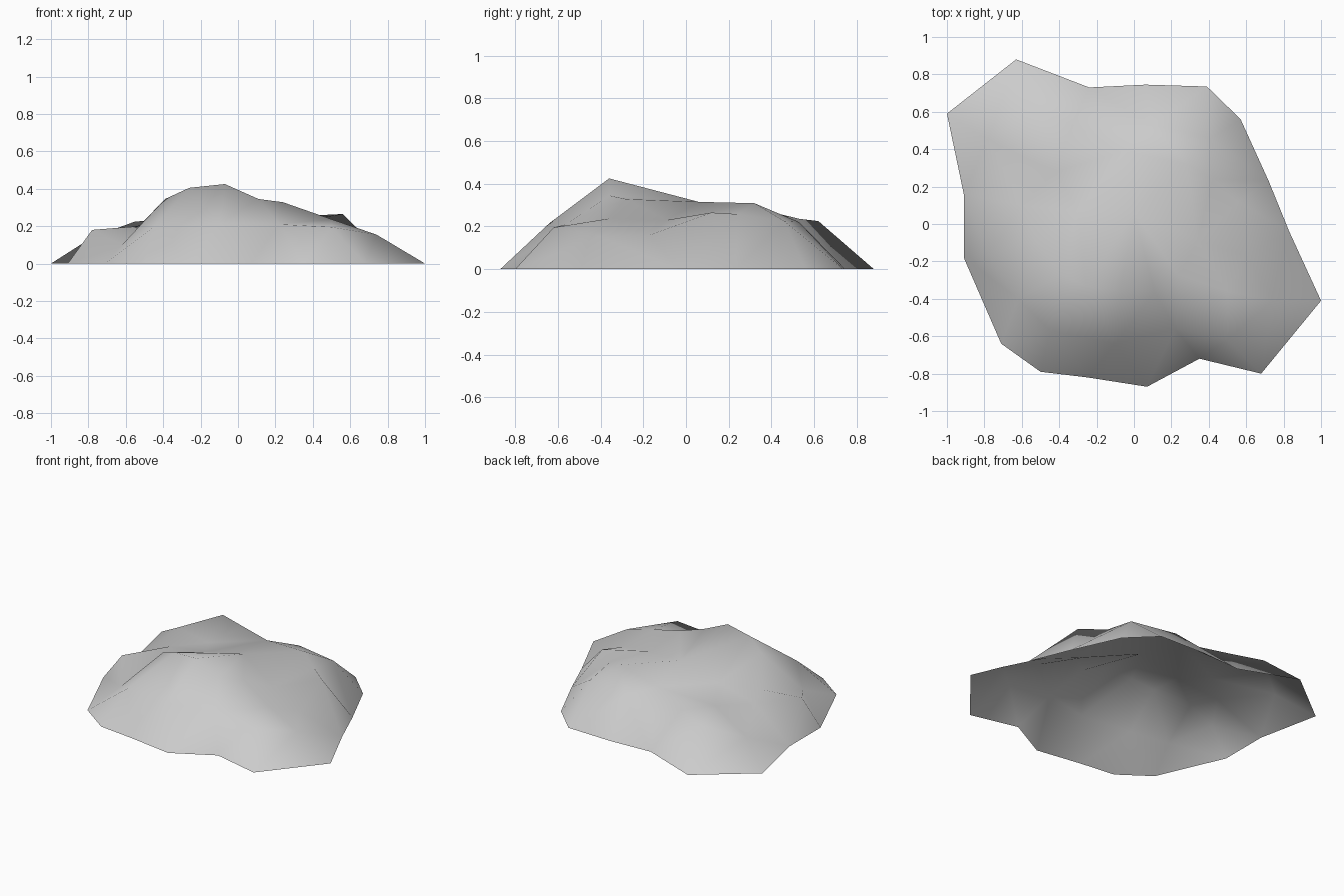
import bpy
import bmesh
from mathutils import Vector
from mathutils.geometry import delaunay_2d_cdt

starter = bpy.data.objects.get("Cube")
if starter:
    bpy.data.objects.remove(starter, do_unlink=True)


def make_material(name, colour):
    material = bpy.data.materials.new(name)
    material.use_nodes = True
    material.diffuse_color = colour
    shader = next(node for node in material.node_tree.nodes if node.type == "BSDF_PRINCIPLED")
    shader.inputs["Base Color"].default_value = colour
    return material


def build_mound(name, outline, relief, material):
    """Stretch a single open skin from a ground outline over its high points."""
    ground = [(x, y, 0) for x, y in outline]
    points = ground + relief
    count = len(ground)
    border = [(i, (i + 1) % count) for i in range(count)]
    plan = [Vector((x, y)) for x, y, height in points]
    places, edges, faces, sources, *rest = delaunay_2d_cdt(plan, border, [], 1, 1e-5)

    bm = bmesh.new()
    verts = []
    for place, source in zip(places, sources):
        height = points[source[0]][2] if source else 0
        verts.append(bm.verts.new((place.x, place.y, height)))
    for face in faces:
        skin = bm.faces.new([verts[i] for i in face])
        skin.smooth = True
        skin.normal_update()
        if skin.normal.z < 0:
            skin.normal_flip()

    mesh = bpy.data.meshes.new(name)
    bm.to_mesh(mesh)
    bm.free()
    mesh.materials.append(material)
    mound = bpy.data.objects.new(name, mesh)
    bpy.context.collection.objects.link(mound)
    return mound


# Ragged edge where the rock meets the ground
outline = [
    (-.63, .88), (-1, .59), (-.91, .16), (-.91, -.18), (-.71, -.64), (-.5, -.79),
    (-.25, -.82), (.07, -.87), (.35, -.72), (.68, -.8), (1, -.41), (.83, -.04),
    (.72, .23), (.57, .56), (.39, .735), (.06, .745), (-.24, .73),
]

# Summit, the saddle behind it and the spur running down to the east
summit = [
    (-.07, -.36, .425), (-.26, -.33, .405), (-.39, -.27, .345),
    (.11, -.36, .345), (.24, -.28, .328), (0, .06, .315),
    (-.1, -.64, .215), (.5, -.36, .237), (.74, -.41, .155),
]

# West side: front gully, outer shoulder, shallow basin and back corner
west = [
    (-.62, -.4, .1), (-.45, -.57, .195), (-.78, -.16, .18), (-.53, -.08, .2),
    (-.6, .1, .19), (-.3, .07, .245), (-.42, .28, .197), (-.33, .53, .236),
    (-.55, .62, .225), (-.78, .45, .14),
]

# East side: front spur, gully behind the summit spur and back crest
east = [
    (.5, -.62, .195), (.22, -.56, .21), (.34, -.09, .23), (.6, -.17, .16),
    (.56, .12, .265), (.42, .24, .258), (.28, .32, .309), (.41, .46, .225),
    (-.05, .39, .27), (.1, .53, .22),
]

stone = make_material("stone grey", (.6, .6, .6, 1))
build_mound("rock_mound", outline, summit + west + east, stone)
